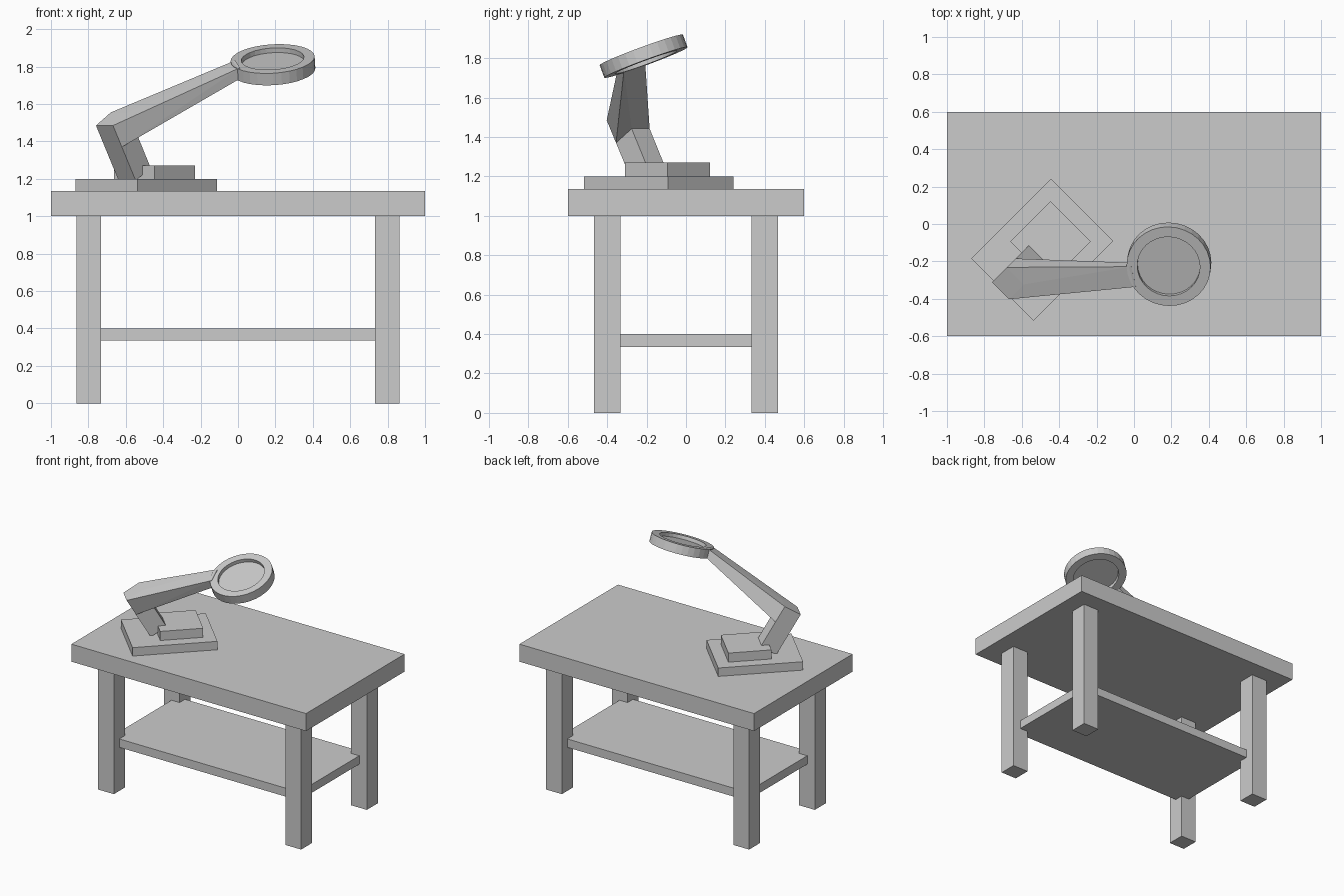
import bpy, bmesh, math
from mathutils import Vector, Matrix

if "Cube" in bpy.data.objects:
    bpy.data.objects.remove(bpy.data.objects["Cube"])


def finish(bm, name):
    bmesh.ops.recalc_face_normals(bm, faces=bm.faces)
    me = bpy.data.meshes.new(name)
    bm.to_mesh(me)
    bm.free()
    ob = bpy.data.objects.new(name, me)
    bpy.context.collection.objects.link(ob)
    return ob


def box(name, center, size, turn=0.0):
    bm = bmesh.new()
    m = (Matrix.Translation(center) @ Matrix.Rotation(math.radians(turn), 4, 'Z')
         @ Matrix.Diagonal((*size, 1)))
    bmesh.ops.create_cube(bm, size=1, matrix=m)
    return finish(bm, name)


def hull(name, points):
    bm = bmesh.new()
    for p in points:
        bm.verts.new(p)
    res = bmesh.ops.convex_hull(bm, input=bm.verts[:])
    inner = [v for v in res["geom_interior"] if isinstance(v, bmesh.types.BMVert)]
    bmesh.ops.delete(bm, geom=inner, context='VERTS')
    bmesh.ops.dissolve_limit(bm, angle_limit=math.radians(1),
                             verts=bm.verts[:], edges=bm.edges[:])
    return finish(bm, name)


def diag(a, b, z):
    """Point in the lamp's own axes, which are turned 45 degrees."""
    r = math.sqrt(0.5)
    return Vector(((a + b) * r, (a - b) * r, z))


# Table
box("table_top", (0, 0, 1.0675), (2, 1.2, 0.135))
box("shelf", (0, 0, 0.3675), (1.6, 0.8, 0.065))
for sx, side in ((-1, "left"), (1, "right")):
    for sy, end in ((-1, "front"), (1, "back")):
        box(f"{end}_{side}_leg", (sx * 0.798, sy * 0.4, 0.5), (0.133, 0.133, 1.0))

# Lamp base plates
box("lamp_base", diag(-0.444, -0.249, 1.1675), (0.602, 0.47, 0.065), 45)
box("lamp_base_step", diag(-0.382, -0.249, 1.235), (0.305, 0.305, 0.07), 45)

# Lower arm: leaning square bar
B = (-0.317, -0.188)
foot = [diag(a, b, z) for b in B for a, z in ((-0.585, 1.19), (-0.473, 1.26))]
low = [diag(a, b, z) for b in B for a, z in ((-0.69, 1.37), (-0.578, 1.442))]
high = [diag(a, b, z) for b in B for a, z in ((-0.757, 1.485), (-0.645, 1.555))]
hull("lower_arm", foot + low)

# Upper arm: elbow block tapering to the head
tip = [(0.01, -0.315, 1.735), (0.01, -0.336, 1.794),
       (-0.015, -0.207, 1.774), (-0.015, -0.228, 1.833)]
hull("upper_arm", low + high + [Vector(p) for p in tip])

# Magnifier head: rim with a thin lens, turned from one profile
profile = [(0, 0.007), (0.168, 0.007), (0.168, 0.034), (0.225, 0.034),
           (0.225, -0.034), (0.168, -0.034), (0.168, -0.007), (0, -0.007)]
bm = bmesh.new()
vs = [bm.verts.new((r, 0, z)) for r, z in profile]
es = [bm.edges.new(pair) for pair in zip(vs, vs[1:])]
bmesh.ops.spin(bm, geom=vs + es, cent=(0, 0, 0), axis=(0, 0, 1),
               angle=math.tau, steps=32)
bmesh.ops.remove_doubles(bm, verts=bm.verts[:], dist=0.0005)
tilt = Vector((0, 0, 1)).rotation_difference(Vector((-0.06, -0.345, 0.94)))
bm.transform(Matrix.Translation((0.187, -0.215, 1.81)) @ tilt.to_matrix().to_4x4())
finish(bm, "magnifier_head")
